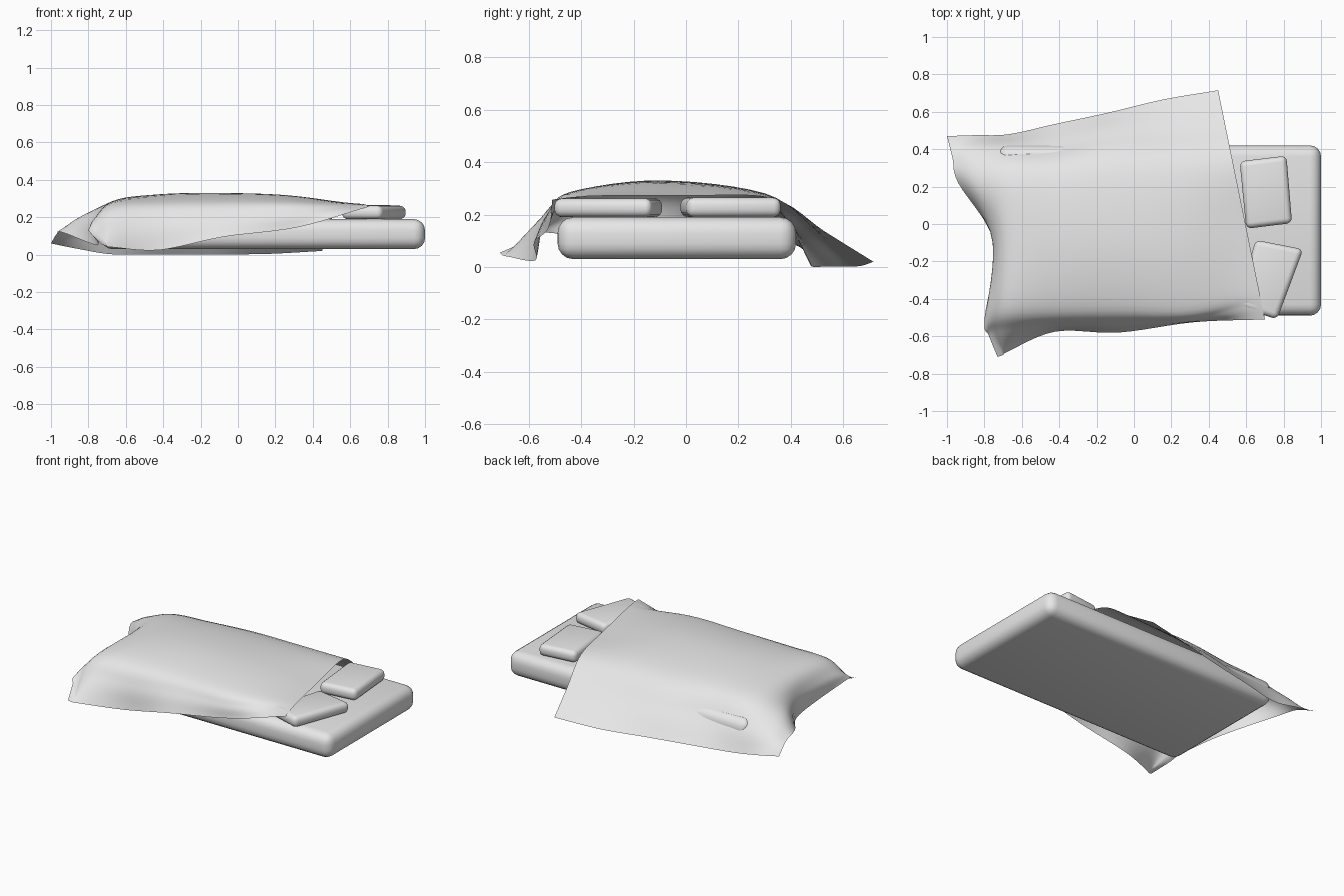
import bpy
import bmesh
import math
from mathutils import Vector

cube = bpy.data.objects.get("Cube")
if cube:
    bpy.data.objects.remove(cube, do_unlink=True)

# One plain cloth colour for the whole bed
fabric = bpy.data.materials.new("light_grey_fabric")
fabric.use_nodes = True
fabric.diffuse_color = (0.8, 0.8, 0.8, 1)
fabric.node_tree.nodes["Principled BSDF"].inputs["Base Color"].default_value = (0.8, 0.8, 0.8, 1)


def add_object(name, bm, sharp_angle):
    bmesh.ops.recalc_face_normals(bm, faces=bm.faces)
    mesh = bpy.data.meshes.new(name)
    bm.to_mesh(mesh)
    bm.free()
    mesh.materials.append(fabric)
    obj = bpy.data.objects.new(name, mesh)
    bpy.context.collection.objects.link(obj)
    bpy.ops.object.select_all(action='DESELECT')
    obj.select_set(True)
    bpy.context.view_layer.objects.active = obj
    bpy.ops.object.shade_smooth_by_angle(angle=math.radians(sharp_angle))
    return obj


def cushion(name, outline, bottom, top, radius):
    """Extrude a four-sided outline and round every edge."""
    bm = bmesh.new()
    base = bm.faces.new([bm.verts.new((x, y, bottom)) for x, y in outline])
    grown = bmesh.ops.extrude_face_region(bm, geom=[base])["geom"]
    lifted = [v for v in grown if isinstance(v, bmesh.types.BMVert)]
    bmesh.ops.translate(bm, verts=lifted, vec=(0, 0, top - bottom))
    bmesh.ops.bevel(bm, geom=bm.edges[:], offset=radius, segments=4,
                    profile=0.5, affect='EDGES', clamp_overlap=True)
    return add_object(name, bm, 50)


def spline(points, steps):
    """Smooth curve that passes through all of the points."""
    ends = [2 * points[0] - points[1]] + points + [2 * points[-1] - points[-2]]
    result = []
    for a, b, c, d in zip(ends, ends[1:], ends[2:], ends[3:]):
        for i in range(steps):
            t = i / steps
            result.append(b + (c - a) * (t / 2)
                          + (2 * a - 5 * b + 4 * c - d) * (t * t / 2)
                          + (3 * b - a - 3 * c + d) * (t ** 3 / 2))
    return result + [points[-1]]


# Mattress and the two pillows at its head
cushion("mattress", [(-.73, -.49), (1, -.49), (1, .42), (-.73, .42)], .03, .19, .06)
cushion("left_pillow", [(.60, -.025), (.845, .005), (.815, .365), (.565, .335)], .19, .265, .03)
cushion("right_pillow", [(.55, -.44), (.765, -.51), (.905, -.135), (.65, -.085)], .19, .262, .03)

# Blanket cross-sections, hem to hem: start x, x drift per y, then (y, z) points
sections = [
    (.70, -.204, [(-.51, .257), (-.42, .268), (-.30, .272), (0, .272), (.33, .262), (.53, .135), (.715, .02)]),
    (.32, -.14, [(-.525, .147), (-.51, .22), (-.43, .285), (-.1, .318), (.30, .28), (.50, .14), (.665, .004)]),
    (-.08, -.05, [(-.58, .095), (-.53, .20), (-.43, .287), (-.1, .33), (.30, .28), (.48, .14), (.595, .002)]),
    (-.42, 0, [(-.575, .025), (-.54, .17), (-.44, .28), (-.1, .323), (.27, .28), (.42, .14), (.535, .002)]),
    (-.67, 0, [(-.68, .04), (-.57, .17), (-.44, .27), (-.1, .287), (.25, .267), (.40, .15), (.48, .002)]),
]
rows = [[Vector((x + drift * (y - pts[0][0]), y, z)) for y, z in pts]
        for x, drift, pts in sections]

# The foot end hangs down with two flared corners
foot_drop = [(-.70, -.70, .045), (-.75, -.58, .12), (-.77, -.46, .19), (-.75, -.1, .18),
             (-.83, .2, .21), (-.86, .38, .14), (-.85, .475, .03)]
foot_hem = [(-.73, -.71, .055), (-.775, -.6, .10), (-.80, -.51, .13), (-.75, -.1, .05),
            (-.94, .22, .12), (-.97, .35, .11), (-1, .47, .06)]
rows += [[Vector(p) for p in row] for row in (foot_drop, foot_hem)]

# Skin the sections into one smooth sheet
across = [spline(row, 6) for row in rows]
columns = [spline(list(column), 6) for column in zip(*across)]
bm = bmesh.new()
grid = [[bm.verts.new((p.x, p.y, max(p.z, 0))) for p in column] for column in columns]
for left, right in zip(grid, grid[1:]):
    for i in range(len(left) - 1):
        bm.faces.new((left[i], right[i], right[i + 1], left[i + 1]))
blanket = add_object("blanket", bm, 80)
# Keep the outer side of the sheet facing up
if sum(p.normal.z for p in blanket.data.polygons) < 0:
    blanket.data.flip_normals()
